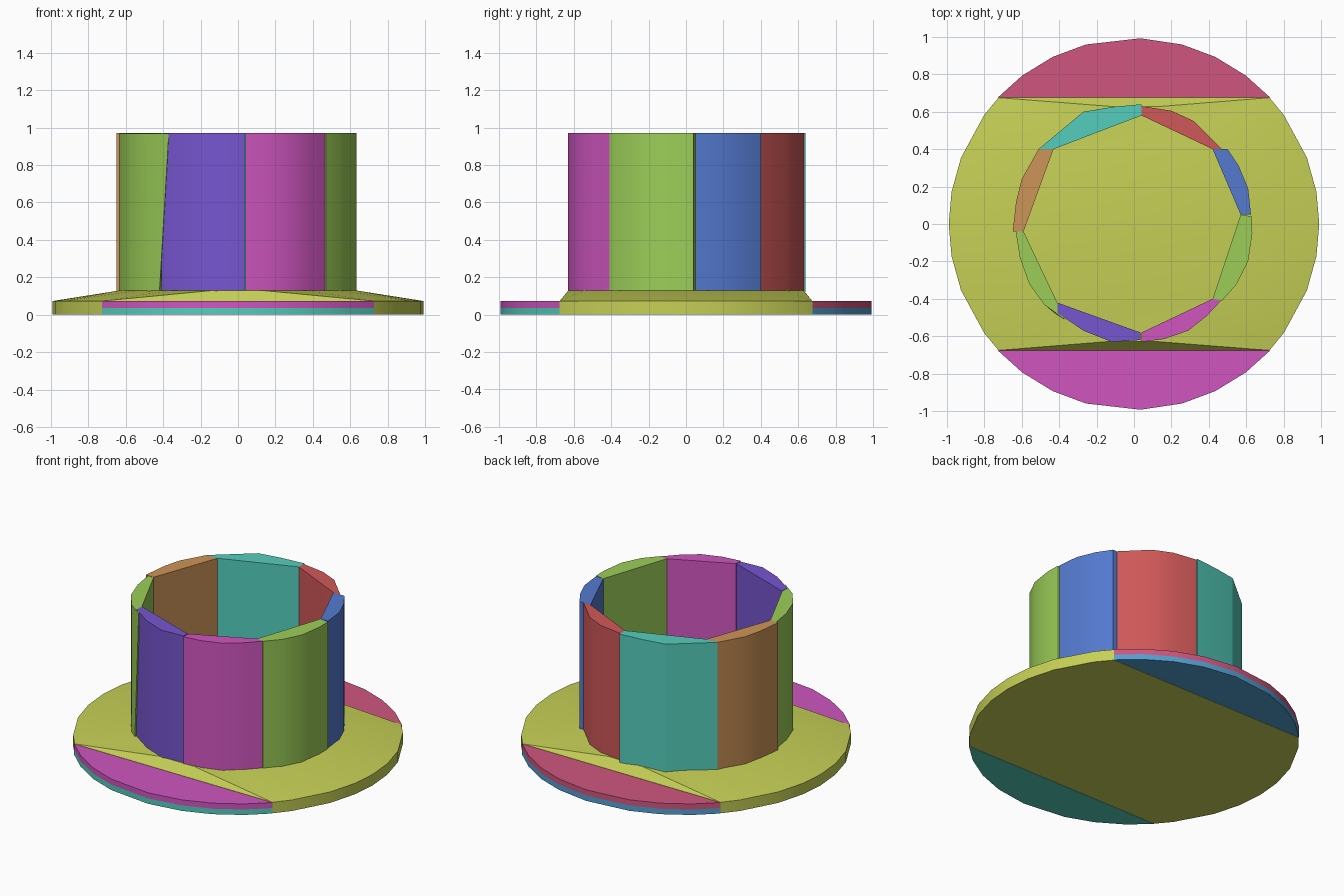
import bpy, bmesh, math

cube = bpy.data.objects.get("Cube")
if cube:
    bpy.data.objects.remove(cube, do_unlink=True)


def make_material(name, rgb):
    lin = [((c / 255 + 0.055) / 1.055) ** 2.4 for c in rgb] + [1.0]
    mat = bpy.data.materials.new(name)
    mat.diffuse_color = lin
    mat.use_nodes = True
    mat.node_tree.nodes["Principled BSDF"].inputs["Base Color"].default_value = lin
    return mat


MATS = {name: make_material(name, rgb) for name, rgb in {
    "yellow": (198, 208, 86), "green": (156, 206, 88), "magenta": (208, 86, 192),
    "purple": (118, 86, 208), "blue": (84, 122, 208), "red": (208, 88, 88),
    "teal": (84, 205, 188), "orange": (206, 148, 88), "rose": (208, 86, 126),
    "sky blue": (84, 160, 208)}.items()}


def hull(name, color, points):
    """Convex solid around the points, smooth except at sharp edges."""
    bm = bmesh.new()
    for p in points:
        bm.verts.new(p)
    res = bmesh.ops.convex_hull(bm, input=bm.verts[:])
    loose = [v for v in bm.verts if not v.link_faces]
    bmesh.ops.delete(bm, geom=loose, context='VERTS')
    bmesh.ops.dissolve_limit(bm, angle_limit=0.01, verts=bm.verts[:], edges=bm.edges[:])
    bmesh.ops.recalc_face_normals(bm, faces=bm.faces[:])
    me = bpy.data.meshes.new(name)
    bm.to_mesh(me)
    bm.free()
    me.materials.append(MATS[color])
    ob = bpy.data.objects.new(name, me)
    bpy.context.collection.objects.link(ob)
    bpy.ops.object.select_all(action='DESELECT')
    ob.select_set(True)
    bpy.context.view_layer.objects.active = ob
    bpy.ops.object.shade_smooth_by_angle(angle=math.radians(30))
    return ob


def at(outline, z):
    return [(x, y, z) for x, y in outline]


def polar(angles, r=0.99):
    return [(r * math.cos(math.radians(a)), r * math.sin(math.radians(a))) for a in angles]


# Brim body: disc cut straight at front and back, rising to the crown ring
side = [-43, -36, -21, -10, 0, 10, 21, 36, 43]
brim = polar(side + [a + 180 for a in side])
ring = polar([i * 22.5 + 11 for i in range(16)], 0.64)
hull("brim", "yellow", at(brim, 0) + at(brim, 0.073) + at(ring, 0.13))

# Brim tips: two stacked plates at the front and at the back
tip = polar([43, 53, 64, 75, 88, 105, 116, 127, 137], 0.993)
for place, s, upper, lower in (("front", -1, "magenta", "teal"), ("back", 1, "rose", "sky blue")):
    outline = [(x, s * y) for x, y in tip]
    hull(place + "_tip_lower", lower, at(outline, 0) + at(outline, 0.036))
    hull(place + "_tip_upper", upper, at(outline, 0.036) + at(outline, 0.073))

# Crown: eight wall segments, flat inside and curved outside
Z0, Z1 = 0.12, 0.97
WALLS = [
    ("back_left_wall", "red",
     [(0.04, 0.58), (0.42, 0.40), (0.47, 0.40), (0.32, 0.55), (0.20, 0.605), (0.04, 0.63)]),
    ("left_rear_wall", "blue",
     [(0.42, 0.40), (0.57, 0.05), (0.625, 0.05), (0.61, 0.19), (0.56, 0.31), (0.50, 0.40)]),
    ("left_front_wall", "green",
     [(0.57, 0.05), (0.42, -0.40), (0.47, -0.41), (0.55, -0.32), (0.61, -0.20),
      (0.632, -0.05), (0.63, 0.04)]),
    ("front_left_wall", "magenta",
     [(0.42, -0.40), (0.04, -0.58), (0.04, -0.63), (0.16, -0.615), (0.29, -0.57),
      (0.39, -0.49), (0.47, -0.405)]),
    ("front_right_wall", "purple",
     [(0.035, -0.58), (-0.41, -0.42), (-0.41, -0.475), (-0.27, -0.57), (-0.12, -0.63),
      (0.035, -0.62)]),
    ("right_rear_wall", "orange",
     [(-0.59, -0.04), (-0.43, 0.40), (-0.51, 0.40), (-0.60, 0.24), (-0.63, 0.12),
      (-0.648, -0.04)]),
    ("back_right_wall", "teal",
     [(-0.43, 0.40), (0.04, 0.58), (0.04, 0.64), (-0.12, 0.625), (-0.27, 0.60),
      (-0.51, 0.40)]),
]
for name, color, outline in WALLS:
    hull(name, color, at(outline, Z0) + at(outline, Z1))

# Right front wall leans over its neighbour at the top
inner = [(-0.59, -0.04), (-0.41, -0.42)]
outer = [(-0.632, -0.04), (-0.61, -0.18), (-0.56, -0.32), (-0.48, -0.43)]
hull("right_front_wall", "green",
     at(inner + outer + [(-0.42, -0.48)], Z0)
     + at(inner + outer + [(-0.37, -0.512)], Z1 - 0.002))
